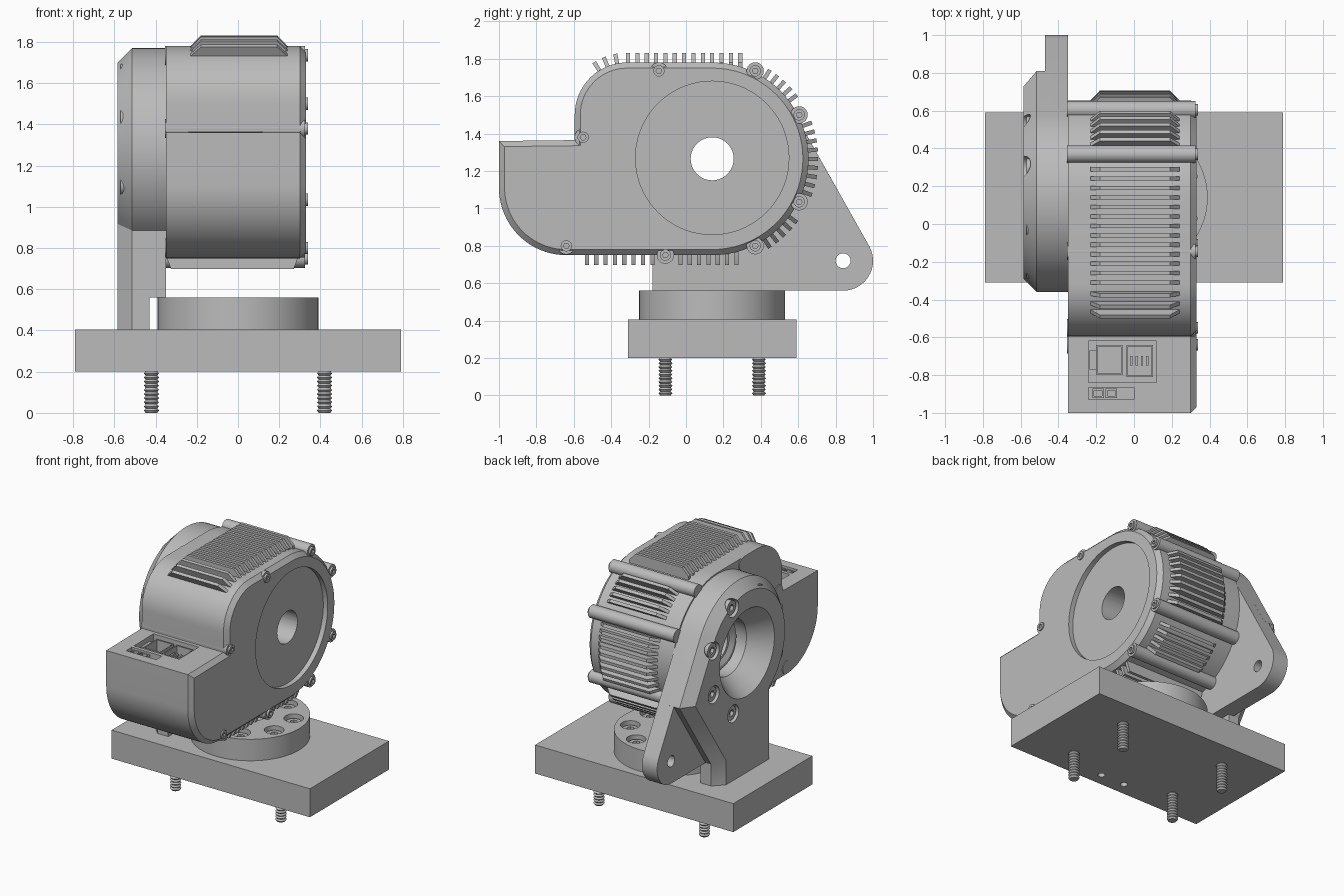
import bpy, bmesh
from math import sin, cos, radians, pi
from mathutils import Vector, Matrix

if "Cube" in bpy.data.objects:
    bpy.data.objects.remove(bpy.data.objects["Cube"])

grey = bpy.data.materials.new("plain_grey")
grey.use_nodes = True
COLOR = (0.5, 0.5, 0.5, 1)
grey.diffuse_color = COLOR
grey.node_tree.nodes["Principled BSDF"].inputs["Base Color"].default_value = COLOR

X, Z = Vector((1, 0, 0)), Vector((0, 0, 1))
CY, CZ = 0.14, 1.265          # motor axis
parts = []


def finish(name, bm):
    bmesh.ops.recalc_face_normals(bm, faces=bm.faces)
    me = bpy.data.meshes.new(name)
    bm.to_mesh(me)
    bm.free()
    me.materials.append(grey)
    ob = bpy.data.objects.new(name, me)
    bpy.context.collection.objects.link(ob)
    parts.append(ob)
    return ob


def lathe(name, profile, loc=(0, 0, 0), axis=Z, seg=32):
    """Spin (radius, height) points round an axis."""
    bm = bmesh.new()
    vs = [bm.verts.new((r, 0, h)) for r, h in profile]
    es = [bm.edges.new(p) for p in zip(vs, vs[1:])]
    bmesh.ops.spin(bm, geom=vs + es, cent=(0, 0, 0), axis=Z, dvec=(0, 0, 0),
                   angle=2 * pi, steps=seg, use_merge=False)
    bmesh.ops.remove_doubles(bm, verts=bm.verts, dist=1e-5)
    rot = axis.to_track_quat('Z', 'Y').to_matrix().to_4x4()
    bm.transform(Matrix.Translation(loc) @ rot)
    return finish(name, bm)


def rod(name, r, h0, h1, loc=(0, 0, 0), axis=Z, seg=32):
    return lathe(name, [(0, h0), (r, h0), (r, h1), (0, h1)], loc, axis, seg)


def prism(name, pts, x0, x1, end=None, width=0, skip_below=-1):
    """Extrude a (y, z) outline along x; optionally chamfer one end."""
    bm = bmesh.new()
    f = bm.faces.new([bm.verts.new((x0, y, z)) for y, z in pts])
    g = bmesh.ops.extrude_face_region(bm, geom=[f])["geom"]
    bmesh.ops.translate(bm, vec=(x1 - x0, 0, 0),
                        verts=[v for v in g if isinstance(v, bmesh.types.BMVert)])
    bmesh.ops.recalc_face_normals(bm, faces=bm.faces)
    if end is not None:
        rim = [e for e in bm.edges if all(abs(v.co.x - end) < 1e-4 for v in e.verts)
               and max(v.co.z for v in e.verts) > skip_below]
        bmesh.ops.bevel(bm, geom=rim, offset=width, segments=1, affect='EDGES')
    return finish(name, bm)


def box(name, lo, hi, pocket=0):
    """Box, optionally hollowed from the top."""
    lo, hi = Vector(lo), Vector(hi)
    bm = bmesh.new()
    bmesh.ops.create_cube(bm, size=1)
    bm.transform(Matrix.Translation((lo + hi) / 2) @ Matrix.Diagonal((hi - lo).to_4d()))
    if pocket:
        top = max(bm.faces, key=lambda f: f.calc_center_median().z)
        bmesh.ops.inset_region(bm, faces=[top], thickness=0.012)
        g = bmesh.ops.extrude_discrete_faces(bm, faces=[top])["faces"]
        bmesh.ops.translate(bm, vec=(0, 0, -pocket), verts=g[0].verts)
    return finish(name, bm)


def cut(target, *cutters):
    bpy.context.view_layer.objects.active = target
    for c in cutters:
        c.hide_render = True
        m = target.modifiers.new("cut", 'BOOLEAN')
        m.operation, m.solver, m.object = 'DIFFERENCE', 'EXACT', c
        bpy.ops.object.modifier_apply(modifier=m.name)
        parts.remove(c)
        bpy.data.objects.remove(c)


def arc(cy, cz, r, a0, a1, n):
    return [(cy + r * cos(radians(a0 + (a1 - a0) * i / n)),
             cz + r * sin(radians(a0 + (a1 - a0) * i / n))) for i in range(n + 1)]


# Hex socket screw head, shared by every screw
head = rod("screw_head", 1, 0, 0.7, seg=24)
cut(head, rod("hex_cutter", 0.52, 0.25, 1, seg=6))
head_mesh = head.data
parts.remove(head)
bpy.data.objects.remove(head)


def screw(name, loc, r, axis):
    ob = bpy.data.objects.new(name, head_mesh)
    ob.matrix_world = (Matrix.Translation(loc) @ axis.to_track_quat('Z', 'Y').to_matrix().to_4x4()
                       @ Matrix.Scale(r, 4))
    bpy.context.collection.objects.link(ob)
    parts.append(ob)


# Base plate with counterbored mounting bolts
base = box("base_plate", (-0.79, -0.31, 0.2), (0.79, 0.59, 0.405))
thread = [(0, 0), (0.028, 0)]
for i in range(12):
    thread += [(0.037, 0.012 + i * 0.02), (0.028, 0.022 + i * 0.02)]
thread += [(0, 0.242)]
for x in (-0.42, 0.42):
    for y in (-0.11, 0.39):
        lathe("mounting_bolt", thread, (x, y, 0), seg=20)
        if x > 0:
            cut(base, rod("counterbore", 0.09, 0.33, 0.5, (x, y, 0)))
            screw("mounting_bolt_head", (x, y, 0.33), 0.06, Z)
for i in range(12):
    a = radians(15 + 30 * i)
    cut(base, rod("bottom_hole", 0.024, 0.1, 0.28, (0.37 * cos(a), CY + 0.37 * sin(a), 0), seg=16))

# Round foot of the bracket
foot = rod("bracket_foot", 0.39, 0.4, 0.56, (0, CY, 0), seg=64)
cut(foot, rod("foot_recess", 0.11, 0.5, 0.7, (0, CY, 0)))
for i in range(8):
    a = radians(22.5 + 45 * i)
    p = Vector((0.29 * cos(a), CY + 0.29 * sin(a), 0.5))
    if p.x > -0.2:
        cut(foot, rod("foot_counterbore", 0.065, 0, 0.2, p))
        screw("foot_screw", p, 0.05, Z)

# Upright bracket: thin eared plate and thick chamfered boss
crown = arc(CY, CZ + 0.005, 0.5, 29.3, 230.2, 48)
plate = prism("bracket_plate", [(-0.18, 0.56)] + arc(0.84, 0.72, 0.16, -90, 29.3, 16) + crown,
              -0.47, -0.35)
boss = prism("bracket_boss", [(-0.18, 0.4), (0.45, 0.4), (0.45, 0.56), (0.81, 1.1)] + crown,
             -0.585, -0.43, end=-0.585, width=0.07, skip_below=0.45)
cut(plate, rod("ear_hole", 0.04, -0.6, -0.2, (0, 0.84, 0.72), X))
for target in (plate, boss):
    cut(target, lathe("bowl_cutter", [(0, -0.65), (0.36, -0.65), (0.2, -0.44), (0.2, -0.3), (0, -0.3)],
                      (0, CY, CZ), X, 64))
for i in range(8):
    a = radians(22.5 + 45 * i)
    p = Vector((-0.535, CY + 0.41 * cos(a), CZ + 0.41 * sin(a)))
    cut(boss, rod("boss_counterbore", 0.062, 0, 0.2, p, -X))
    screw("boss_screw", p, 0.05, -X)

# Motor housing with bevelled cover, shallow round recess and through bore
outline = ([(-0.595, 1.365)] + arc(-0.315, 1.5, 0.28, 180, 90, 16) + arc(CY, CZ, 0.515, 90, -90, 40)
           + arc(-0.64, 1.11, 0.36, 270, 180, 20) + [(-1, 1.36)])
housing = prism("motor_housing", outline, -0.35, 0.33, end=0.33, width=0.03)
cut(housing,
    rod("cover_recess", 0.41, 0.295, 0.5, (0, CY, CZ + 0.005), X, 72),
    rod("bore", 0.115, -0.6, 0.6, (0, CY, CZ), X, 48),
    box("connector_cavity", (-0.24, -0.84, 1.2), (0.12, -0.62, 1.5)),
    box("signal_cavity", (-0.24, -0.93, 1.25), (0, -0.865, 1.5)))
lathe("rear_hub", [(0.115, -0.36), (0.15, -0.38), (0.17, -0.38), (0.18, -0.34)], (0, CY, CZ), X, 48)

# Cover screw bosses running along the housing
for y, z in ((0.37, 1.735), (0.605, 1.5), (0.605, 1.035), (0.37, 0.8), (-0.11, 0.75),
             (-0.64, 0.8), (-0.55, 1.38), (-0.145, 1.735)):
    rod("screw_tube", 0.046, -0.355, 0.325, (0, y, z), X, 24)
    screw("cover_screw", (0.318, y, z), 0.03, X)

# Connectors in the terminal box
box("power_connector", (-0.2, -0.8, 1.19), (-0.06, -0.64, 1.345), 0.1)
box("data_connector", (-0.04, -0.81, 1.19), (0.1, -0.64, 1.345), 0.1)
box("latch", (-0.235, -0.77, 1.19), (-0.2, -0.67, 1.33))
for i in range(2):
    box("signal_connector", (-0.22 + i * 0.07, -0.92, 1.24), (-0.16 + i * 0.07, -0.872, 1.35), 0.06)
for i in range(4):
    box("contact_pin", (-0.02 + i * 0.028, -0.75, 1.2), (-0.008 + i * 0.028, -0.7, 1.32))

# Cooling fins: (y, z, outward angle)
fins = [(-0.315 + 0.28 * cos(radians(a)), 1.5 + 0.28 * sin(radians(a)), a) for a in (122, 112, 101)]
fins += [(-0.31 + 0.05 * i, 1.78, 90) for i in range(13)]
for start, count in ((57, 5), (20, 9), (-37, 5)):
    for i in range(count):
        a = start - 5 * i
        fins.append((CY + 0.515 * cos(radians(a)), CZ + 0.515 * sin(radians(a)), a))
fins += [(-0.53 + 0.05 * i, 0.75, -90) for i in range(17) if i not in (8, 9)]
bm = bmesh.new()
for y, z, a in fins:
    out = Vector((0, cos(radians(a)), sin(radians(a))))
    side = Vector((0, -out.z, out.y)) * 0.011
    x0, x1, slope = (-0.345, 0.29, 0.02) if a == -90 else (-0.23, 0.24, 0.05)
    shape = [(x0, -0.05), (x0, 0), (x0 + slope, 0.052), (x1 - slope, 0.052), (x1, 0), (x1, -0.05)]
    rows = [[bm.verts.new(Vector((x, y, z)) + out * h + side * s) for x, h in shape] for s in (-1, 1)]
    for row in rows:
        bm.faces.new(row)
    for i in range(6):
        j = (i + 1) % 6
        bm.faces.new((rows[0][i], rows[0][j], rows[1][j], rows[1][i]))
finish("cooling_fins", bm)

# Smooth curved faces, keep edges sharp
bpy.ops.object.select_all(action='DESELECT')
for ob in parts:
    ob.select_set(True)
bpy.context.view_layer.objects.active = parts[0]
bpy.ops.object.shade_smooth_by_angle(angle=radians(25))
